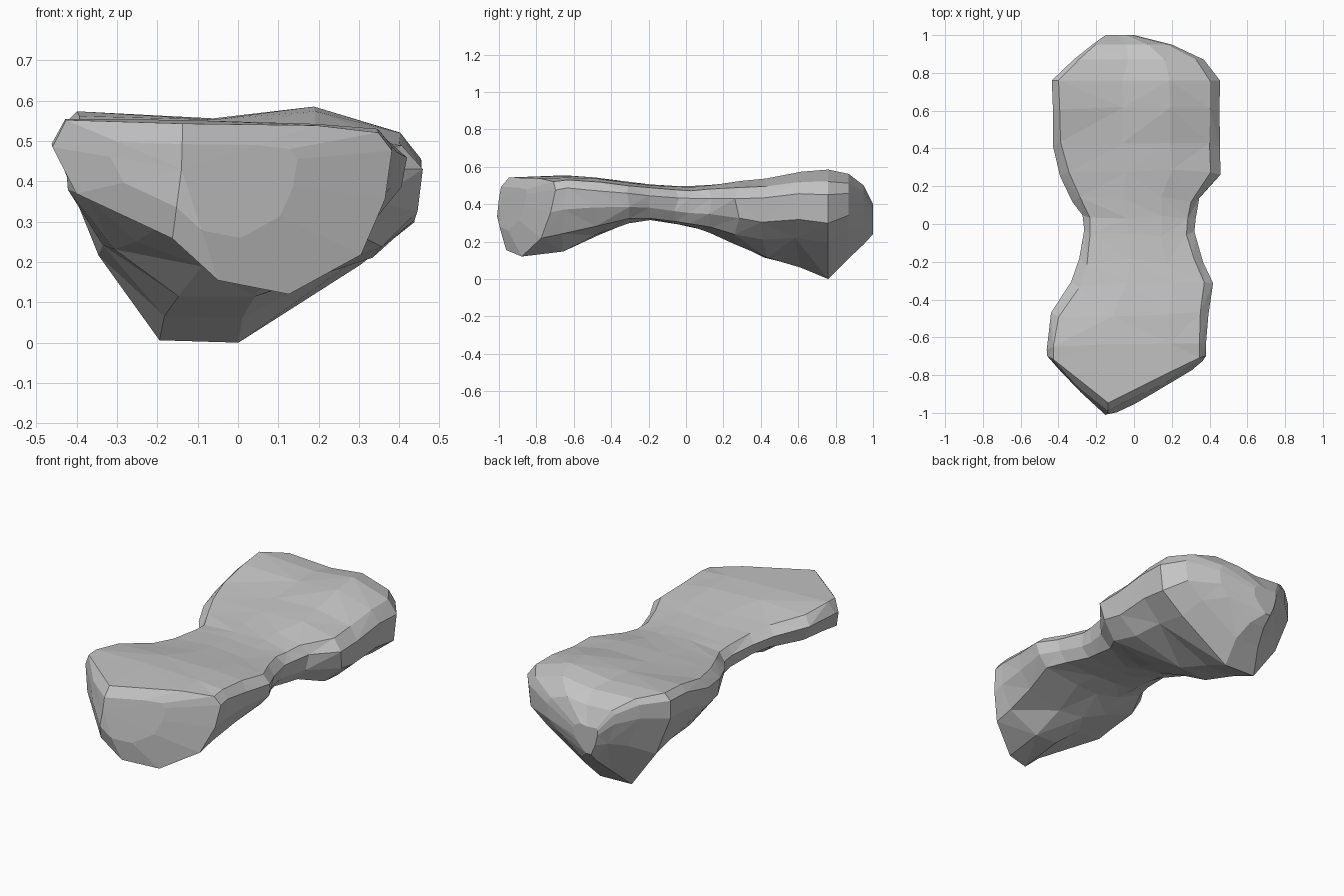
import bpy, bmesh, random
from mathutils import Vector

cube = bpy.data.objects.get("Cube")
if cube:
    bpy.data.objects.remove(cube, do_unlink=True)
random.seed(4)

# Outlines in their bounding box: across (left to right), up
FRONT = [(.04, .97), (.38, .95), (.77, .94), (.95, .9), (.99, .8), (.97, .53),
         (.9, .22), (.69, 0), (.53, .01), (.35, .31), (.07, .56), (0, .82)]
NECK = [(.06, .95), (.4, 1), (.7, .98), (.93, .9), (1, .7), (.98, .35),
        (.91, .06), (.6, 0), (.4, 0), (.2, .1), (.03, .4), (0, .75)]
BACK = [(.04, .98), (.42, .95), (.7, 1), (.94, .89), (1, .77), (.98, .51),
        (.83, .33), (.49, 0), (.27, .01), (.1, .37), (0, .75), (0, .92)]

# Sections along the stone: y, low x, high x, top, bottom
SECTIONS = [
    (-.65, -.46, .39, .57, .15),
    (-.48, -.44, .40, .55, .235),
    (-.32, -.33, .42, .52, .3),
    (-.2, -.29, .365, .505, .315),
    (-.05, -.265, .32, .495, .295),
    (.03, -.27, .325, .495, .28),
    (.13, -.325, .345, .505, .25),
    (.27, -.39, .46, .525, .185),
    (.42, -.43, .455, .54, .115),
    (.6, -.43, .455, .575, .06),
    (.76, -.435, .455, .585, 0),
    (.87, -.32, .37, .562, .11),
    (.95, -.22, .2, .5, .185),
    (1, -.15, .0, .4, .24),
]


def section(y, x0, x1, top, bottom):
    """Blend two neighbouring outlines and fit them into one section."""
    if y < 0:
        first, second, t = FRONT, NECK, (y + .65) / .45
    else:
        first, second, t = NECK, BACK, (y - .05) / .6
    t = min(1, max(0, t))
    ring = []
    for a, b in zip(first, second):
        u, v = Vector(a).lerp(Vector(b), t)
        ring.append(Vector((x0 + (x1 - x0) * u, y, bottom + (top - bottom) * v)))
    return ring


def front_rim():
    """Rim of the broken front end, bent back on both sides of a ridge."""
    ring = section(-1, -.46, .39, .565, .12)
    ring[8] += Vector((-.04, 0, .03))
    for p in ring:
        d = p.x + .15
        p.y = -.95 + (d * .5 if d > 0 else -d * .85) - .15 * (.565 - p.z)
    return ring


# Front end bulges from its rim to a ridge point
ridge_point = Vector((-.14, -1, .43))
rim = front_rim()
bulge = [p.lerp(ridge_point, .45) + Vector((0, -.018, 0)) for p in rim]

bm = bmesh.new()
rings = [bulge, rim] + [section(*s) for s in SECTIONS]
last = len(rings) - 1
loops = []
for i, ring in enumerate(rings):
    # Small chipping on the inner sections only
    amount = .006 if 1 < i < last - 3 else 0
    loops.append([bm.verts.new(p + Vector((random.uniform(-.4, .4) * amount,
                                           random.uniform(-3, 3) * amount,
                                           random.uniform(-.5, .5) * amount)))
                  for p in ring])

# Skin between sections, with irregular diagonals
count = len(FRONT)
for lo, hi in zip(loops, loops[1:]):
    for k in range(count):
        n = (k + 1) % count
        a, b, c, d = lo[k], lo[n], hi[n], hi[k]
        if random.random() < .5:
            bm.faces.new((a, b, c))
            bm.faces.new((a, c, d))
        else:
            bm.faces.new((a, b, d))
            bm.faces.new((b, c, d))

# Front end closed at the ridge, back end closed by a small facet
ridge = bm.verts.new(ridge_point)
for k in range(count):
    bm.faces.new((loops[0][k], ridge, loops[0][(k + 1) % count]))
bm.faces.new(loops[-1])
bmesh.ops.recalc_face_normals(bm, faces=bm.faces)

mesh = bpy.data.meshes.new("rock")
bm.to_mesh(mesh)
bm.free()
rock = bpy.data.objects.new("rock", mesh)
bpy.context.collection.objects.link(rock)

# Plain grey stone
stone = bpy.data.materials.new("grey stone")
stone.use_nodes = True
colour = (.55, .55, .55, 1)
stone.diffuse_color = colour
stone.node_tree.nodes["Principled BSDF"].inputs["Base Color"].default_value = colour
mesh.materials.append(stone)
